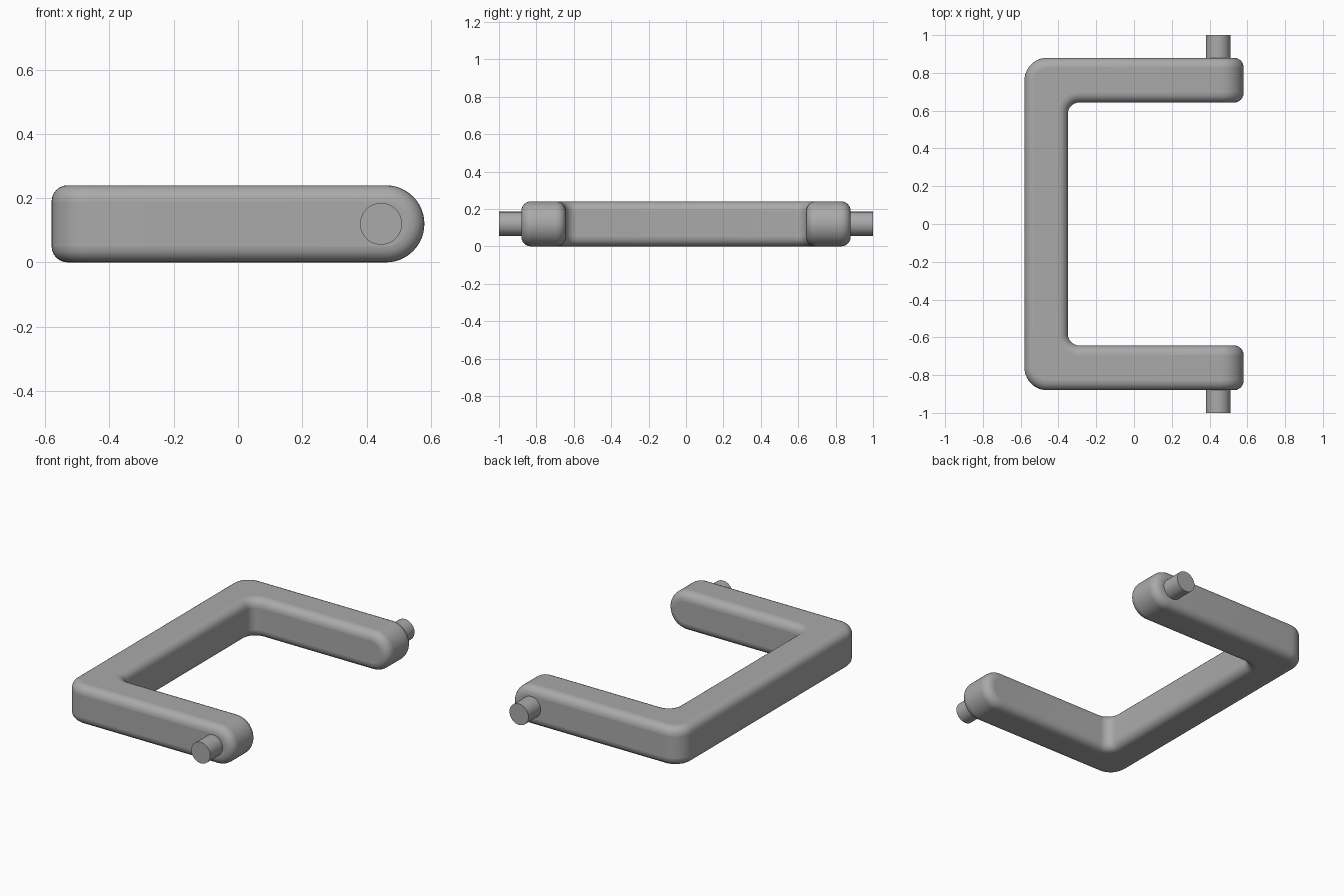
import bpy
import bmesh
import math
from mathutils import Matrix

cube = bpy.data.objects.get("Cube")
if cube:
    bpy.data.objects.remove(cube, do_unlink=True)

HEIGHT = 0.24
END_X, BACK_X, INNER_X = 0.58, -0.58, -0.35
OUTER_Y, INNER_Y = 0.88, 0.643

grey = bpy.data.materials.new("grey")
grey.use_nodes = True
colour = (0.4, 0.4, 0.4, 1)
grey.diffuse_color = colour
grey.node_tree.nodes["Principled BSDF"].inputs["Base Color"].default_value = colour


def add_object(name, bm):
    mesh = bpy.data.meshes.new(name)
    bmesh.ops.recalc_face_normals(bm, faces=bm.faces)
    bm.to_mesh(mesh)
    bm.free()
    mesh.materials.append(grey)
    obj = bpy.data.objects.new(name, mesh)
    bpy.context.collection.objects.link(obj)
    return obj


def smooth(obj, angle=40):
    bpy.ops.object.select_all(action="DESELECT")
    obj.select_set(True)
    bpy.context.view_layer.objects.active = obj
    bpy.ops.object.shade_smooth_by_angle(angle=math.radians(angle))


def round_edges(bm, test, radius, segments):
    edges = [e for e in bm.edges if test(*(v.co for v in e.verts))]
    bmesh.ops.bevel(bm, geom=edges, offset=radius, offset_type="OFFSET",
                    segments=segments, profile=0.5, affect="EDGES",
                    clamp_overlap=False)


def upright_at(x):
    return lambda a, b: (abs(a.z - b.z) > 0.2 and abs(a.x - x) < 0.01
                         and abs(b.x - x) < 0.01)


def across_tip(a, b):
    return (abs(a.z - b.z) < 0.01 and abs(a.y - b.y) > 0.1
            and min(a.x, b.x) > END_X - 0.01)


# Handle: U-shaped slab with rounded corners and half-round arm tips
outline = [(BACK_X, -OUTER_Y), (END_X, -OUTER_Y), (END_X, -INNER_Y), (INNER_X, -INNER_Y),
           (INNER_X, INNER_Y), (END_X, INNER_Y), (END_X, OUTER_Y), (BACK_X, OUTER_Y)]
bm = bmesh.new()
base = bm.faces.new([bm.verts.new((x, y, 0)) for x, y in outline])
top = bmesh.ops.extrude_face_region(bm, geom=[base])["geom"]
bmesh.ops.translate(bm, vec=(0, 0, HEIGHT),
                    verts=[g for g in top if isinstance(g, bmesh.types.BMVert)])
bmesh.ops.recalc_face_normals(bm, faces=bm.faces)
round_edges(bm, upright_at(BACK_X), 0.12, 10)
round_edges(bm, upright_at(INNER_X), 0.06, 8)
round_edges(bm, across_tip, HEIGHT / 2 - 0.0001, 12)
bmesh.ops.remove_doubles(bm, verts=bm.verts, dist=0.001)
handle = add_object("handle", bm)

# Soft rim all round the handle
rim = handle.modifiers.new("soft_rim", "BEVEL")
rim.width = 0.05
rim.segments = 6
rim.limit_method = "ANGLE"
rim.angle_limit = math.radians(40)
rim.use_clamp_overlap = False
smooth(handle)

# Pivot pins on the outside of both arms
for name, side in (("front_pin", -1), ("back_pin", 1)):
    bm = bmesh.new()
    place = Matrix.Translation((0.445, side * 0.92, HEIGHT / 2)) @ Matrix.Rotation(math.pi / 2, 4, "X")
    bmesh.ops.create_cone(bm, cap_ends=True, segments=48, radius1=0.065,
                          radius2=0.065, depth=0.16, matrix=place)
    smooth(add_object(name, bm))
